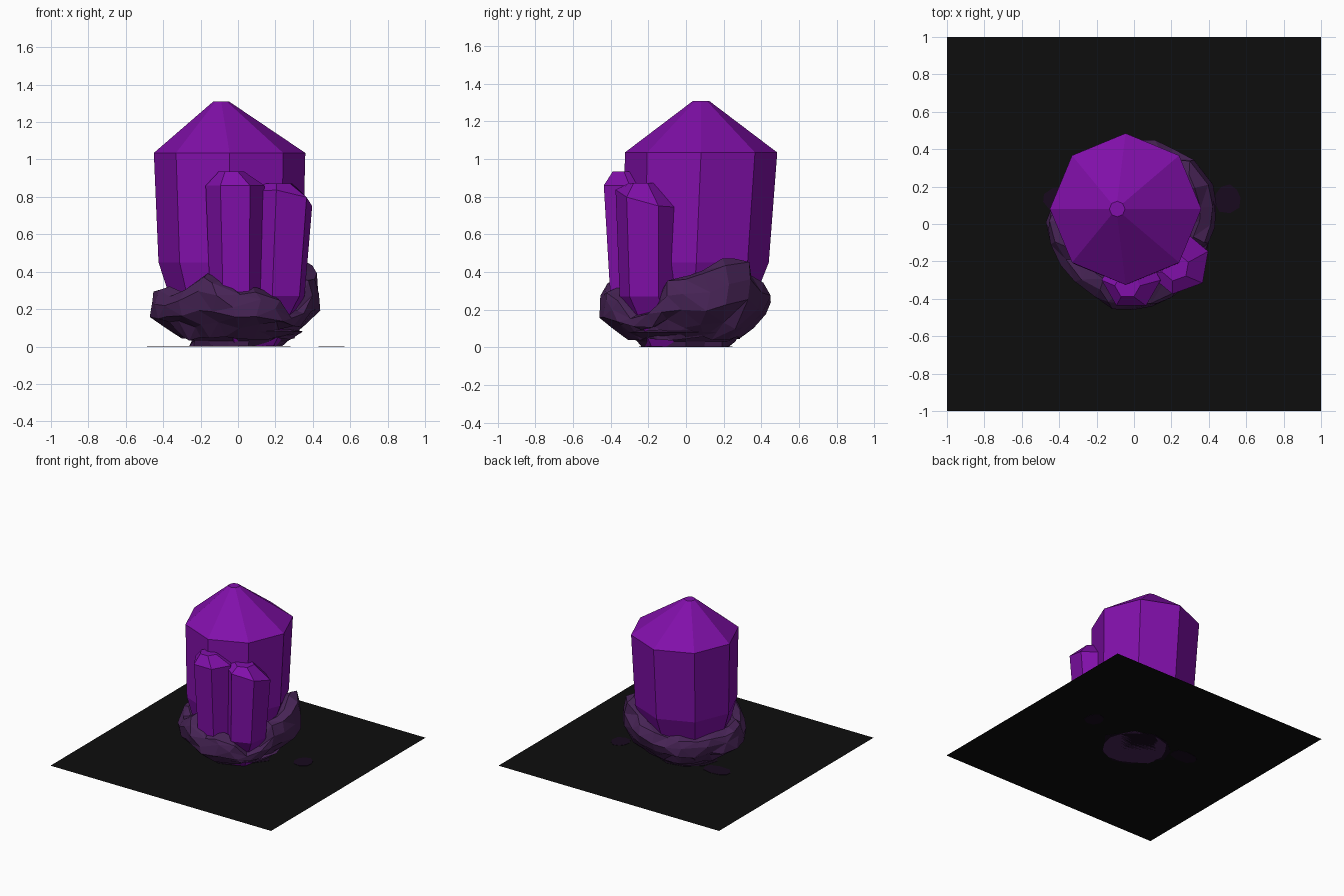
import bpy, bmesh, math, random

if "Cube" in bpy.data.objects:
    bpy.data.objects.remove(bpy.data.objects["Cube"])
random.seed(4)


def material(name, rgb):
    m = bpy.data.materials.new(name)
    m.diffuse_color = (*rgb, 1)
    m.use_nodes = True
    m.node_tree.nodes["Principled BSDF"].inputs["Base Color"].default_value = m.diffuse_color
    return m


PURPLE = material("crystal purple", (0.22, 0.005, 0.40))
ROCK = material("dark violet rock", (0.065, 0.018, 0.095))
BLACK = material("ground black", (0.004, 0.004, 0.004))
STAIN = material("dark stain", (0.009, 0.003, 0.013))


def finish(bm, name, mat):
    bmesh.ops.recalc_face_normals(bm, faces=bm.faces)
    me = bpy.data.meshes.new(name)
    bm.to_mesh(me)
    bm.free()
    me.materials.append(mat)
    ob = bpy.data.objects.new(name, me)
    bpy.context.collection.objects.link(ob)
    return ob


def skin(bm, loops, closed=False):
    """Join successive vertex loops with quads."""
    pairs = list(zip(loops, loops[1:] + loops[:1])) if closed else list(zip(loops, loops[1:]))
    for a, b in pairs:
        n = len(a)
        for i in range(n):
            j = (i + 1) % n
            bm.faces.new((a[i], a[j], b[j], b[i]))


def crystal(name, sides, turn, rings, tilt=(0, 0)):
    """rings: (centre x, centre y, radius, z, tilt amount), bottom to top."""
    bm = bmesh.new()
    loops = []
    for cx, cy, r, z, t in rings:
        loop = []
        for i in range(sides):
            a = math.radians(turn) + i * math.tau / sides
            dx, dy = r * math.cos(a), r * math.sin(a)
            loop.append(bm.verts.new((cx + dx, cy + dy, z + t * (tilt[0] * dx + tilt[1] * dy))))
        loops.append(loop)
    skin(bm, loops)
    bm.faces.new(loops[0])
    bm.faces.new(loops[-1])
    return finish(bm, name, PURPLE)


# Ground sheet
bm = bmesh.new()
bm.faces.new([bm.verts.new((x, y, 0.002)) for x, y in ((-1, -1), (1, -1), (1, 1), (-1, 1))])
finish(bm, "ground_sheet", BLACK)


# Thin dark stains on the ground
def stain(name, cx, cy, rx, ry, n=9):
    bm = bmesh.new()
    loops = [[], []]
    for i in range(n):
        a = i * math.tau / n
        k = random.uniform(0.8, 1.1)
        for z, loop in zip((0, 0.004), loops):
            loop.append(bm.verts.new((cx + k * rx * math.cos(a), cy + k * ry * math.sin(a), z)))
    skin(bm, loops)
    bm.faces.new(loops[0])
    bm.faces.new(loops[1])
    finish(bm, name, STAIN)


stain("stain_right", 0.50, 0.14, 0.08, 0.08)
stain("stain_left", -0.38, 0.14, 0.13, 0.07)
stain("stain_centre", 0.0, 0.0, 0.27, 0.25, 12)

# Crystals
crystal("main_crystal", 8, 0, [
    (-0.02, 0.02, 0.20, 0.004, 0), (-0.04, 0.04, 0.32, 0.25, 0),
    (-0.04, 0.055, 0.385, 0.45, 0), (-0.045, 0.08, 0.405, 1.035, 0),
    (-0.09, 0.08, 0.042, 1.31, 0)])
crystal("front_crystal", 6, 0, [
    (0.03, -0.14, 0.09, 0.004, 0), (-0.01, -0.28, 0.14, 0.26, 0),
    (-0.015, -0.30, 0.158, 0.86, 0), (-0.035, -0.33, 0.068, 0.935, 0)])
crystal("right_crystal", 6, 20, [
    (0.09, -0.10, 0.13, 0.004, 0), (0.21, -0.20, 0.155, 0.27, 0),
    (0.235, -0.205, 0.172, 0.79, 1), (0.22, -0.23, 0.075, 0.872, 0)], (-0.15, -0.25))

# Broken rock collar: crest height and outer radius every 15 degrees from +x
CREST = [.38, .40, .46, .48, .39, .35, .33, .30, .31, .29, .31, .30,
         .31, .32, .30, .31, .38, .36, .29, .32, .28, .20, .22, .36]
RADIUS = [.43, .46, .47, .48, .44, .45, .44, .42, .44, .43, .44, .45,
          .47, .47, .44, .43, .43, .46, .46, .45, .45, .41, .40, .42]
bm = bmesh.new()
loops = []
for i, (h, r) in enumerate(zip(CREST, RADIUS)):
    a = math.radians(15 * i)
    section = [(0.24, 0.10), (0.28, h - 0.06), (r - 0.09, h), (r - 0.03, h - 0.02),
               (r, h * 0.75), (r - 0.01, h * 0.5), (r - 0.08, 0.10 + 0.02 * (i % 3)),
               (0.30, 0.045)]
    loop = []
    for k, (pr, pz) in enumerate(section):
        j = 0 if k < 2 else 0.014
        pr += random.uniform(-j, j)
        pz += random.uniform(-j, j)
        b = a + random.uniform(-0.06, 0.06)
        loop.append(bm.verts.new((pr * math.cos(b), pr * math.sin(b), pz)))
    loops.append(loop)
skin(bm, loops, True)
bmesh.ops.triangulate(bm, faces=bm.faces)
finish(bm, "rock_collar", ROCK)

# Rock foot under the collar
bm = bmesh.new()
foot = []
for r, z in ((0.24, 0.0), (0.25, 0.03), (0.32, 0.08), (0.2, 0.12)):
    foot.append([bm.verts.new((k * r * math.cos(a), k * r * math.sin(a), z))
                 for a, k in ((i * math.tau / 14, random.uniform(0.88, 1.1)) for i in range(14))])
skin(bm, foot)
bm.faces.new(foot[0])
bm.faces.new(foot[-1])
finish(bm, "rock_foot", ROCK)
